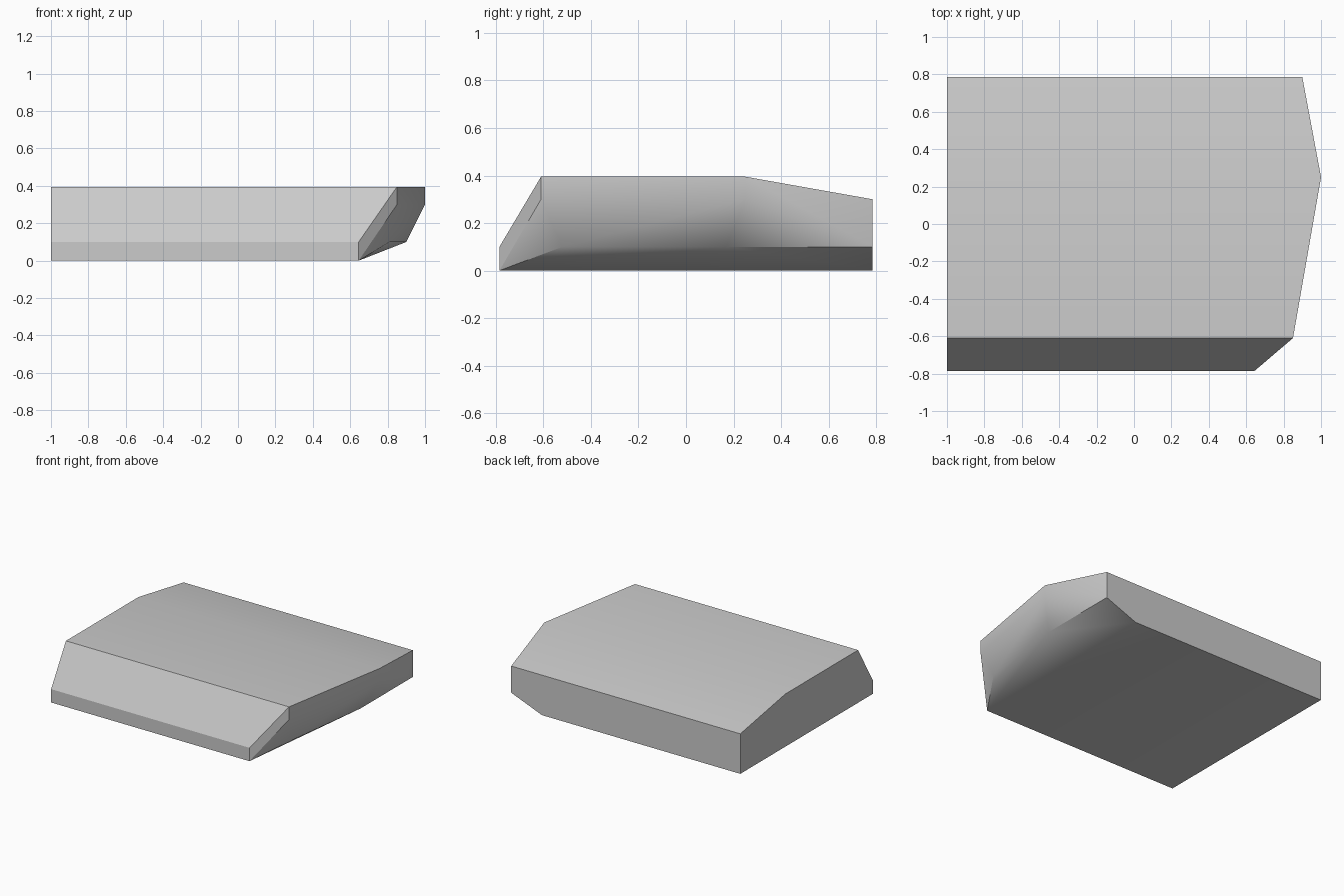
import bpy
import bmesh
import math

# Remove the default object
cube = bpy.data.objects.get("Cube")
if cube:
    bpy.data.objects.remove(cube, do_unlink=True)

# Single plain grey
GREY = (0.6, 0.6, 0.6, 1.0)
grey = bpy.data.materials.new("light_grey")
grey.use_nodes = True
grey.diffuse_color = GREY
grey.node_tree.nodes["Principled BSDF"].inputs["Base Color"].default_value = GREY

HALF, CREST, RIDGE, TOP = 0.785, -0.61, 0.25, 0.395

# Flat end: side profile as (y, z)
end_profile = [(-HALF, 0), (-HALF, 0.1), (CREST, TOP), (RIDGE, TOP), (HALF, 0.3), (HALF, 0)]
points = [(-1, y, z) for y, z in end_profile]

# Faceted end: upright corners as (x, y, lower z, upper z)
corners = [
    (0.645, -HALF, 0, 0.1),
    (0.85, CREST, 0.3, TOP),
    (1.0, RIDGE, 0.3, TOP),
    (0.9, HALF, 0.1, 0.3),
]
for x, y, low, high in corners:
    points += [(x, y, low), (x, y, high)]

# Undercut of the faceted end, down to the base
points += [(0.81, -0.52, 0.1), (0.9, 0.17, 0.1), (0.645, HALF, 0)]

# Skin the convex block and merge its flat faces
bm = bmesh.new()
for p in points:
    bm.verts.new(p)
bmesh.ops.convex_hull(bm, input=bm.verts[:])
bmesh.ops.dissolve_limit(bm, angle_limit=math.radians(0.5), verts=bm.verts[:], edges=bm.edges[:])
bmesh.ops.recalc_face_normals(bm, faces=bm.faces[:])
mesh = bpy.data.meshes.new("wedge_block")
bm.to_mesh(mesh)
bm.free()
mesh.materials.append(grey)

block = bpy.data.objects.new("wedge_block", mesh)
bpy.context.collection.objects.link(block)

# Soft shading across shallow folds, crisp main edges
bpy.ops.object.select_all(action="DESELECT")
block.select_set(True)
bpy.context.view_layer.objects.active = block
bpy.ops.object.shade_smooth_by_angle(angle=math.radians(30))
